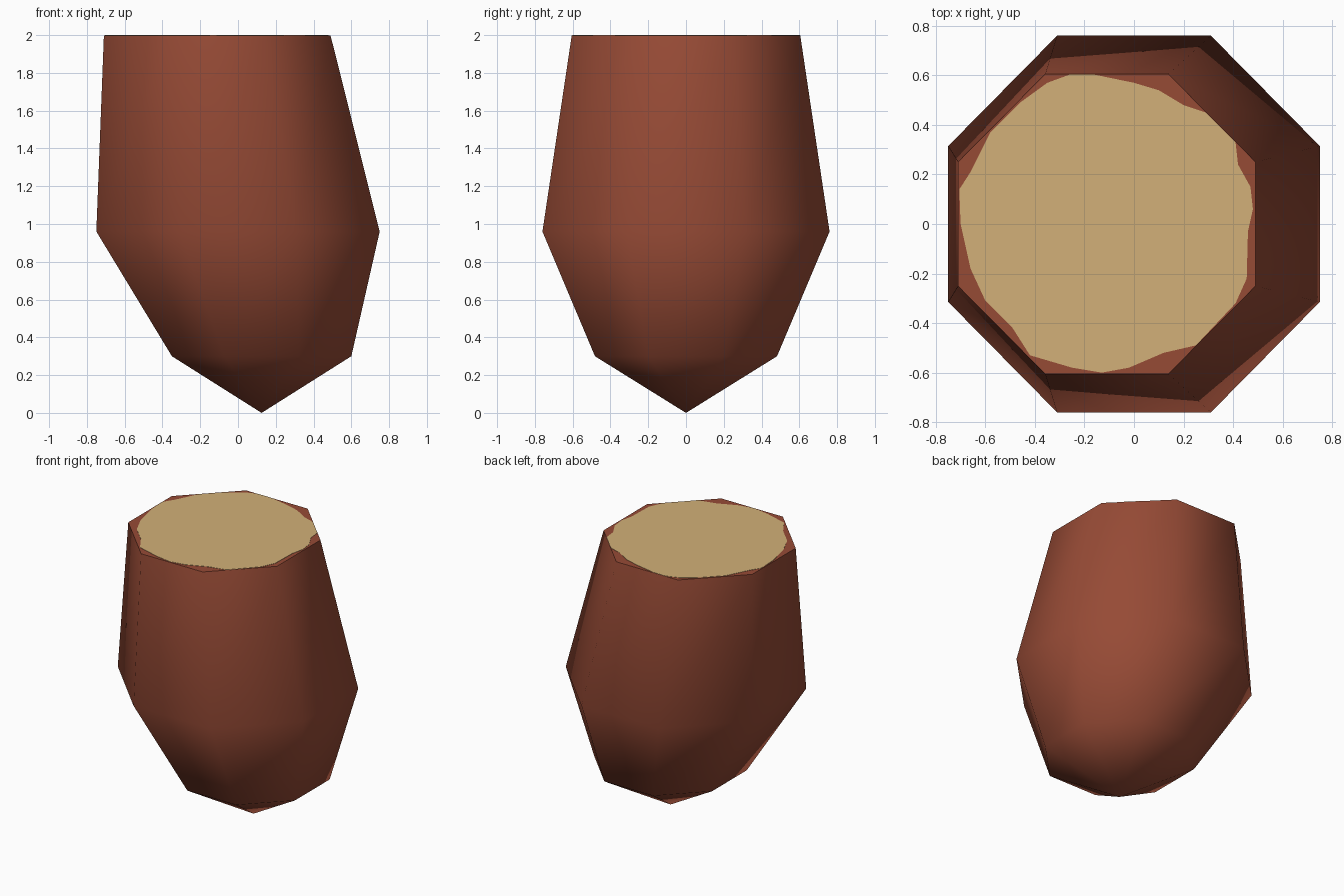
import bpy, bmesh, math

if "Cube" in bpy.data.objects:
    bpy.data.objects.remove(bpy.data.objects["Cube"])


def material(name, rgb):
    m = bpy.data.materials.new(name)
    m.diffuse_color = (*rgb, 1)
    m.use_nodes = True
    m.node_tree.nodes["Principled BSDF"].inputs["Base Color"].default_value = m.diffuse_color
    return m


def add_object(name, bm, mat):
    me = bpy.data.meshes.new(name)
    bmesh.ops.recalc_face_normals(bm, faces=bm.faces)
    bm.to_mesh(me)
    bm.free()
    me.materials.append(mat)
    ob = bpy.data.objects.new(name, me)
    bpy.context.collection.objects.link(ob)
    return ob


bark = material("reddish bark", (0.305, 0.069, 0.036))
wood = material("pale cut wood", (0.645, 0.434, 0.188))

# Bark: smooth eight-sided rings (z, centre x, half width x, half width y), pointed base
RINGS = [(0.30, 0.125, 0.475, 0.482), (0.96, 0.0, 0.75, 0.76), (1.998, -0.11, 0.60, 0.605)]
bm = bmesh.new()
k = 1 / math.cos(math.pi / 8)
loops = []
for z, cx, hx, hy in RINGS:
    angles = [math.pi / 8 + i * math.pi / 4 for i in range(8)]
    loops.append([bm.verts.new((cx + hx * k * math.cos(a), hy * k * math.sin(a), z)) for a in angles])
tip = bm.verts.new((0.125, 0, 0))
for i in range(8):
    j = (i + 1) % 8
    bm.faces.new((tip, loops[0][j], loops[0][i]))
    for low, high in zip(loops, loops[1:]):
        bm.faces.new((low[i], low[j], high[j], high[i]))
for f in bm.faces:
    f.smooth = True
cap = bm.faces.new(loops[-1])
cap.smooth = False
for e in cap.edges:
    e.smooth = False
add_object("bark_body", bm, bark)

# Cut wood: thin irregular plate on the flat top
OUTLINE = [(-0.705, 0.14), (-0.66, 0.21), (-0.58, 0.37), (-0.46, 0.49), (-0.35, 0.57), (-0.26, 0.603),
           (-0.16, 0.603), (0.0, 0.57), (0.10, 0.54), (0.20, 0.48), (0.29, 0.45), (0.41, 0.33),
           (0.42, 0.24), (0.47, 0.15), (0.48, 0.06), (0.46, -0.03), (0.455, -0.22), (0.41, -0.32),
           (0.25, -0.49), (0.12, -0.52), (-0.02, -0.58), (-0.13, -0.60), (-0.25, -0.58),
           (-0.42, -0.53), (-0.49, -0.42), (-0.60, -0.31), (-0.66, -0.18), (-0.70, 0.0)]
bm = bmesh.new()
face = bm.faces.new([bm.verts.new((x, y, 1.998)) for x, y in OUTLINE])
top = bmesh.ops.extrude_face_region(bm, geom=[face])["geom"]
bmesh.ops.translate(bm, vec=(0, 0, 0.002), verts=[g for g in top if isinstance(g, bmesh.types.BMVert)])
add_object("cut_wood_top", bm, wood)
